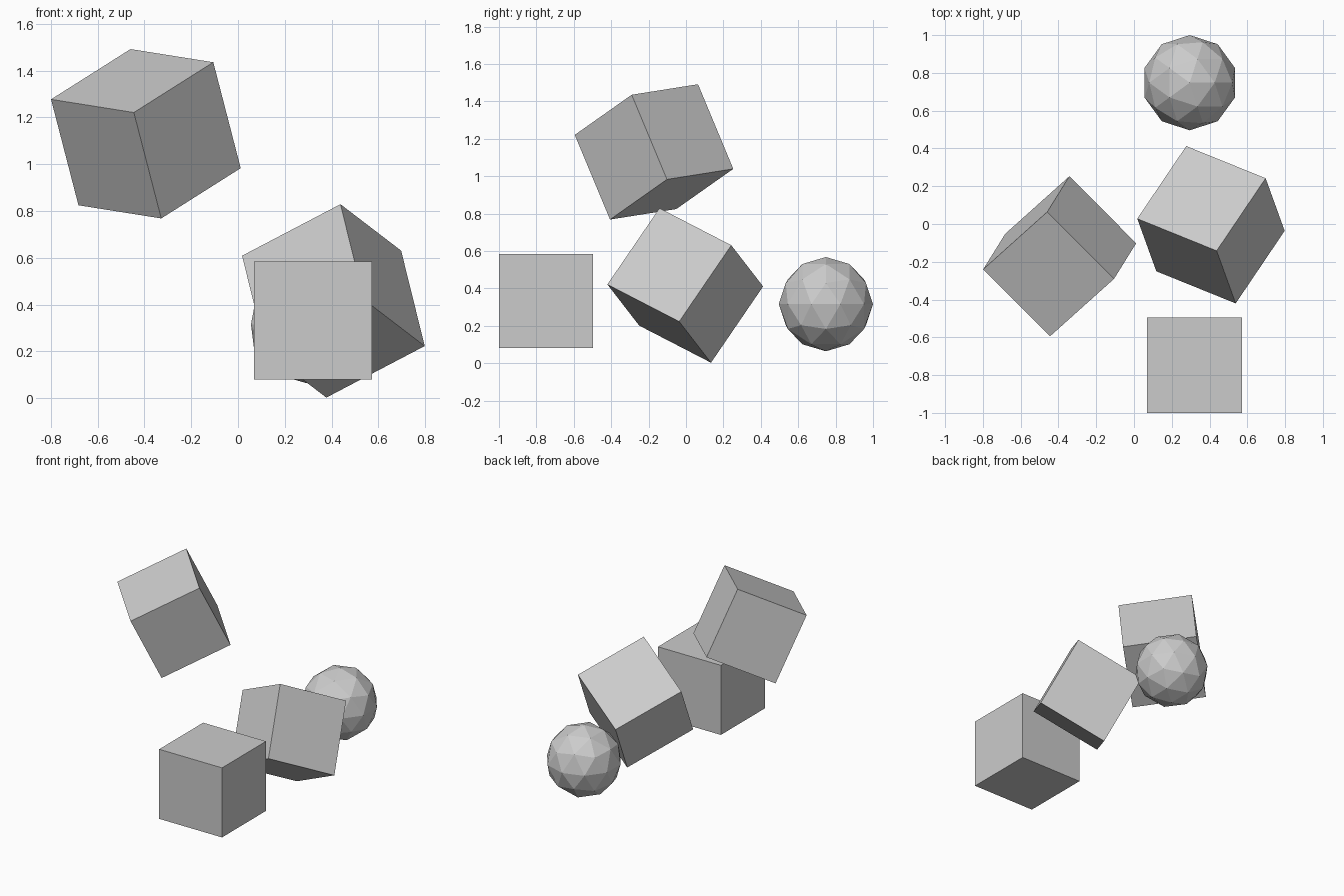
import bpy
from mathutils import Matrix, Vector

if "Cube" in bpy.data.objects:
    bpy.data.objects.remove(bpy.data.objects["Cube"])

EDGE = 0.504


def add_cube(name, center, x_dir=(1, 0, 0), y_dir=(0, 1, 0)):
    """Cube of the shared size, turned so its edges follow x_dir and y_dir."""
    x = Vector(x_dir).normalized()
    y = Vector(y_dir)
    y = (y - x * y.dot(x)).normalized()
    z = x.cross(y)
    bpy.ops.mesh.primitive_cube_add(size=EDGE)
    cube = bpy.context.object
    cube.name = name
    rotation = Matrix((x, y, z)).transposed().to_4x4()
    cube.matrix_world = Matrix.Translation(center) @ rotation
    return cube


# Upright cube at the front
add_cube("front_cube", (0.32, -0.748, 0.333))

# Tumbling cube in the middle
add_cube("middle_cube", (0.4075, -0.004, 0.416),
         (-0.42, 0.17, -0.22), (0.255, 0.385, -0.20))

# Tumbling cube high on the left
add_cube("upper_cube", (-0.3935, -0.171, 1.13),
         (0.34, 0.305, 0.215), (-0.355, 0.355, 0.056))

# Faceted ball at the back
bpy.ops.mesh.primitive_ico_sphere_add(subdivisions=2, radius=EDGE / 2,
                                      location=(0.295, 0.748, 0.316))
bpy.context.object.name = "faceted_ball"
